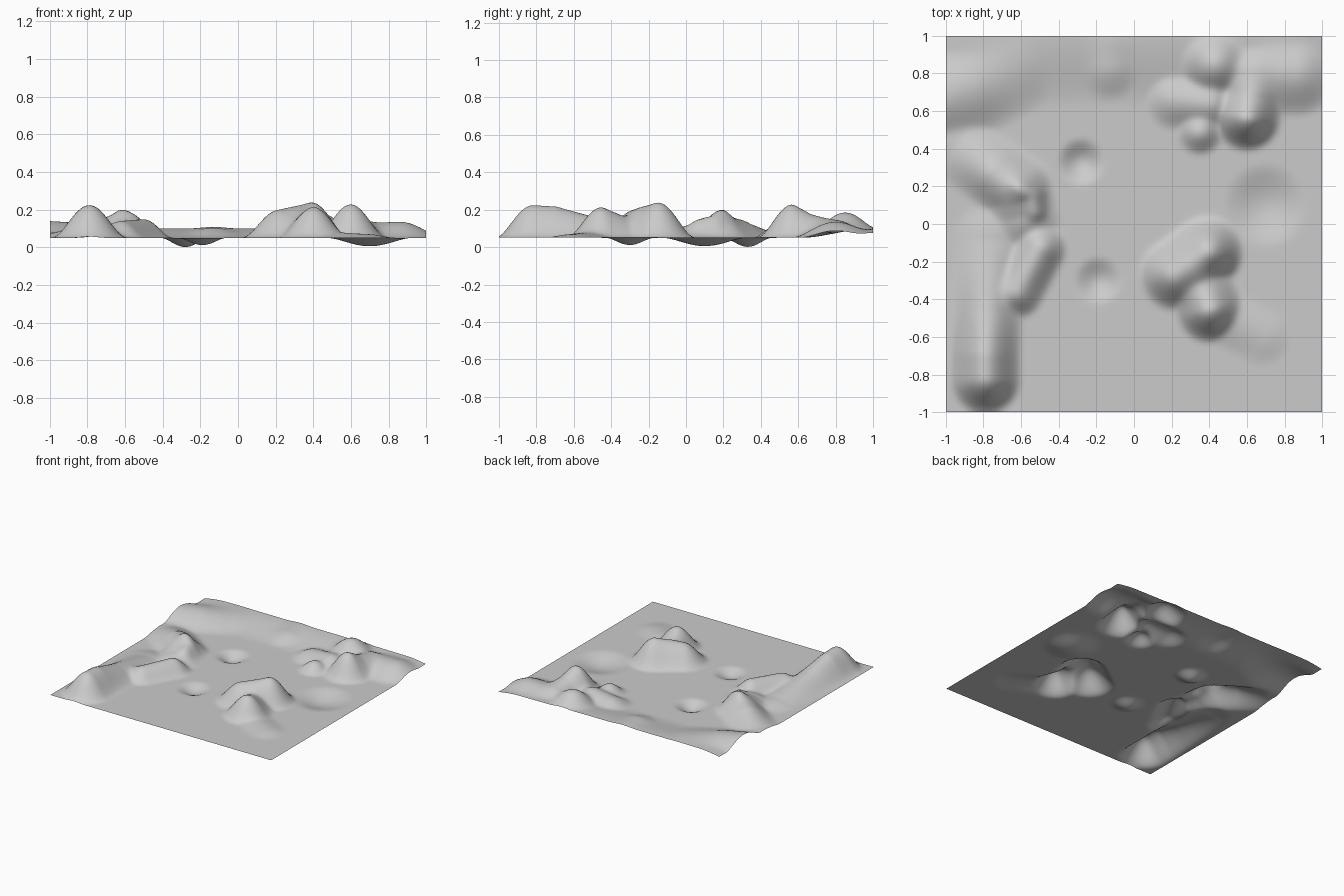
import bpy, bmesh
from mathutils import Vector

BASE = 0.05

# Hills and ridges: (radius, [(x, y, height above the plain), ...])
ridges = [
    # long ridge at the left front
    (0.20, [(-0.77, -0.08, 0.03), (-0.78, -0.45, 0.10), (-0.79, -0.70, 0.168), (-0.79, -0.82, 0.175)]),
    # short diagonal ridge beside it
    (0.15, [(-0.50, -0.13, 0.10), (-0.62, -0.36, 0.09)]),
    # curved ridge at the left middle
    (0.20, [(-0.95, 0.42, 0.03), (-0.74, 0.27, 0.10), (-0.62, 0.18, 0.13), (-0.58, 0.04, 0.07)]),
    (0.10, [(-0.62, 0.20, 0.11), (-0.54, 0.15, 0.10), (-0.53, 0.07, 0.09)]),
    # central right hill with two arms
    (0.20, [(0.22, -0.27, 0.15), (0.32, -0.20, 0.17), (0.39, -0.15, 0.19)]),
    (0.19, [(0.35, -0.30, 0.10), (0.40, -0.45, 0.165)]),
    (0.16, [(0.52, -0.52, 0.03), (0.68, -0.60, 0.02)]),
    # steep bluff at the right rear with its tail
    (0.19, [(0.60, 0.57, 0.18), (0.62, 0.68, 0.12), (0.62, 0.80, 0.09)]),
    # rear peak and the knolls in front of it
    (0.22, [(0.43, 0.85, 0.135)]),
    (0.17, [(0.22, 0.66, 0.06), (0.40, 0.64, 0.08)]),
    (0.13, [(0.35, 0.49, 0.07)]),
    # right rear shelf
    (0.24, [(0.74, 0.80, 0.08), (0.86, 0.80, 0.085)]),
    # low rear shelf and its lobe
    (0.40, [(-0.80, 1.00, 0.05), (-0.30, 1.02, 0.05), (0.20, 1.02, 0.05), (0.80, 1.02, 0.045)]),
    (0.20, [(-0.13, 0.95, 0.045), (-0.13, 0.84, 0.05)]),
    # left rear bank
    (0.28, [(-1.02, 0.68, 0.09), (-0.85, 0.74, 0.08), (-0.65, 0.84, 0.05)]),
]
# Hollows: (x, y, radius, depth)
pits = [(-0.28, 0.33, 0.13, 0.05), (-0.19, -0.30, 0.13, 0.04), (0.70, 0.10, 0.23, 0.045)]


def falloff(d, r):
    return (1 - (d / r) ** 2) ** 2 if d < r else 0.0


def ridge_height(p, radius, pts):
    best = 0.0
    ends = list(zip(pts, pts[1:])) or [(pts[0], pts[0])]
    for a, b in ends:
        va, vb = Vector(a[:2]), Vector(b[:2])
        ab = vb - va
        t = max(0, min(1, (p - va).dot(ab) / ab.length_squared)) if ab.length else 0
        h = a[2] + (b[2] - a[2]) * t
        best = max(best, h * falloff((p - va - ab * t).length, radius))
    return best


def height(x, y):
    p = Vector((x, y))
    rise = sum(ridge_height(p, r, pts) ** 3 for r, pts in ridges) ** (1 / 3)
    drop = sum(d * falloff((p - Vector((px, py))).length, r) for px, py, r, d in pits)
    return BASE + rise - drop


# Terrain sheet displaced by the height function
bm = bmesh.new()
bmesh.ops.create_grid(bm, x_segments=110, y_segments=110, size=1.0)
for v in bm.verts:
    v.co.z = height(v.co.x, v.co.y)
bmesh.ops.smooth_vert(bm, verts=[v for v in bm.verts if not v.is_boundary], factor=0.5,
                      use_axis_z=True)
mesh = bpy.data.meshes.new("terrain")
bm.to_mesh(mesh)
bm.free()
for poly in mesh.polygons:
    poly.use_smooth = True
terrain = bpy.data.objects.new("terrain", mesh)
bpy.context.collection.objects.link(terrain)
